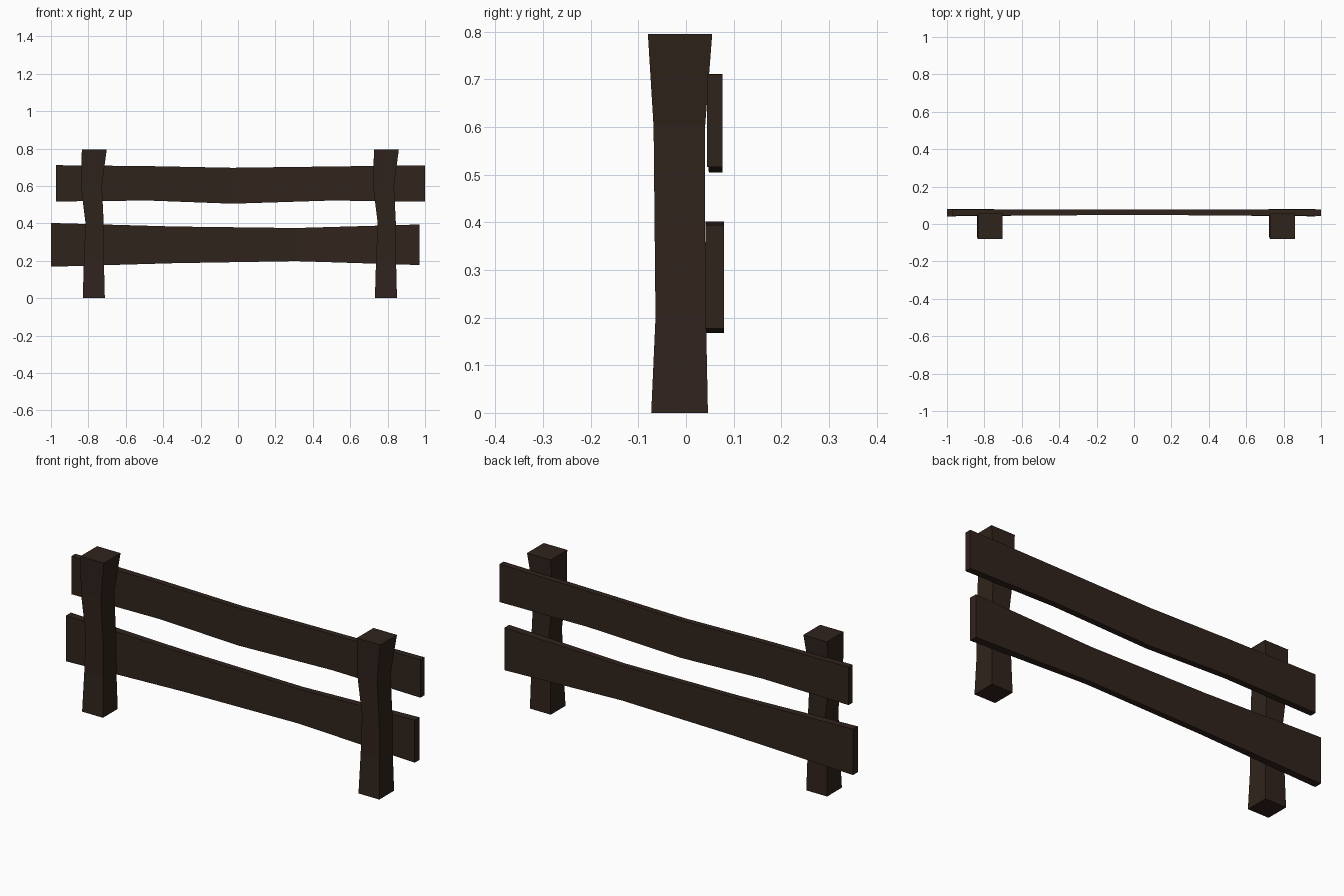
import bpy, bmesh

if "Cube" in bpy.data.objects:
    bpy.data.objects.remove(bpy.data.objects["Cube"])

wood = bpy.data.materials.new("dark_wood")
wood.diffuse_color = (0.03, 0.017, 0.012, 1)
wood.use_nodes = True
wood.node_tree.nodes["Principled BSDF"].inputs["Base Color"].default_value = wood.diffuse_color


def loft(name, rings):
    """Join a series of four-cornered rings into a closed, flat-shaded beam."""
    bm = bmesh.new()
    loops = [[bm.verts.new(p) for p in ring] for ring in rings]
    for a, b in zip(loops, loops[1:]):
        for i in range(4):
            j = (i + 1) % 4
            bm.faces.new((a[i], a[j], b[j], b[i]))
    bm.faces.new(loops[0])
    bm.faces.new(loops[-1])
    bmesh.ops.recalc_face_normals(bm, faces=bm.faces)
    me = bpy.data.meshes.new(name)
    bm.to_mesh(me)
    bm.free()
    me.materials.append(wood)
    ob = bpy.data.objects.new(name, me)
    bpy.context.collection.objects.link(ob)
    return ob


def post(name, dx):
    # z, x range, y range
    sections = [(0.0, -0.83, -0.712, -0.073, 0.046),
                (0.2, -0.824, -0.717, -0.064, 0.042),
                (0.4, -0.815, -0.718, -0.066, 0.04),
                (0.6, -0.84, -0.728, -0.068, 0.04),
                (0.795, -0.835, -0.702, -0.08, 0.055)]
    return loft(name, [[(x0 + dx, y0, z), (x1 + dx, y0, z),
                        (x1 + dx, y1, z), (x0 + dx, y1, z)]
                       for z, x0, x1, y0, y1 in sections])


def rail(name, sections):
    # x, z range, y range
    return loft(name, [[(x, y0, z0), (x, y1, z0), (x, y1, z1), (x, y0, z1)]
                       for x, z0, z1, y0, y1 in sections])


# Posts
post("left_post", 0)
post("right_post", 1.562)

# Rails fixed to the back of the posts
rail("upper_rail", [(-0.973, 0.517, 0.711, 0.044, 0.077),
                    (-0.48, 0.522, 0.706, 0.046, 0.077),
                    (-0.03, 0.505, 0.697, 0.048, 0.077),
                    (0.5, 0.522, 0.704, 0.046, 0.077),
                    (1.0, 0.516, 0.71, 0.044, 0.077)])
rail("lower_rail", [(-1.0, 0.168, 0.402, 0.041, 0.08),
                    (-0.34, 0.187, 0.383, 0.047, 0.077),
                    (0.31, 0.198, 0.375, 0.047, 0.077),
                    (0.97, 0.177, 0.394, 0.041, 0.08)])
